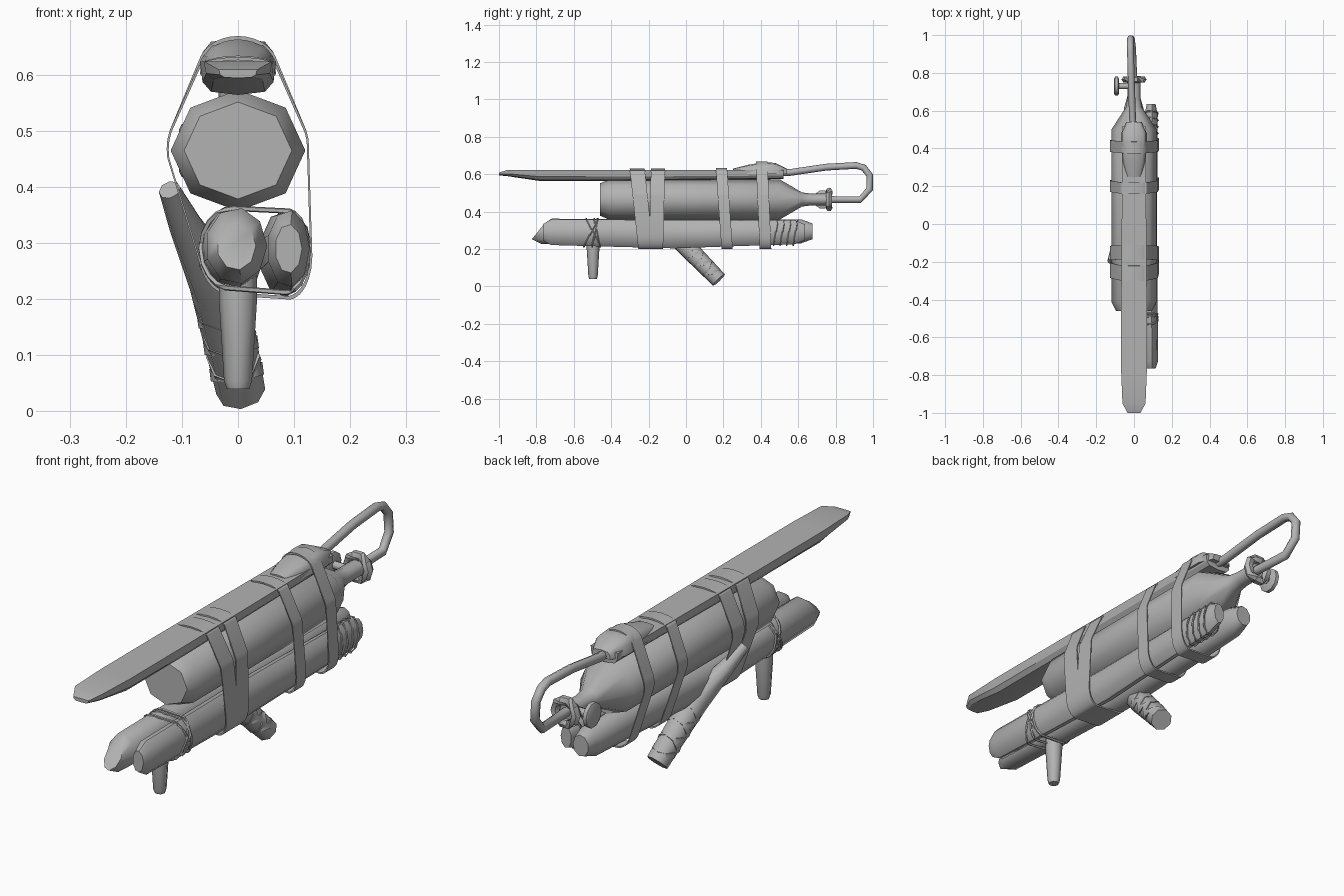
import bpy, bmesh, math
from math import cos, sin, pi, tau
from mathutils import Vector

default_cube = bpy.data.objects.get("Cube")
if default_cube:
    bpy.data.objects.remove(default_cube, do_unlink=True)

shade = 0.45
grey = bpy.data.materials.new("plain_grey")
grey.use_nodes = True
grey.diffuse_color = (shade, shade, shade, 1)
grey.node_tree.nodes["Principled BSDF"].inputs["Base Color"].default_value = grey.diffuse_color


def angles(count):
    return [tau * step / count for step in range(count)]


def loft(name, rings, sharp_angle=50, closed=False):
    """Skin a row of equal-sized vertex rings, capping the ends unless closed."""
    bm = bmesh.new()
    rows = [[bm.verts.new(point) for point in ring] for ring in rings]
    if closed:
        rows.append(rows[0])
    else:
        bm.faces.new(rows[0])
        bm.faces.new(rows[-1])
    for near, far in zip(rows, rows[1:]):
        for i in range(len(near)):
            bm.faces.new((near[i - 1], near[i], far[i], far[i - 1]))
    bmesh.ops.recalc_face_normals(bm, faces=bm.faces)
    mesh = bpy.data.meshes.new(name)
    bm.to_mesh(mesh)
    bm.free()
    mesh.materials.append(grey)
    mesh.shade_smooth()
    mesh.set_sharp_from_angle(angle=math.radians(sharp_angle))
    bpy.context.collection.objects.link(bpy.data.objects.new(name, mesh))


def oval(x, y, z, half_width, half_height, sides=8, lean=0):
    """Oval ring facing along y; lean pushes its upper side along y."""
    return [(x + half_width * cos(a), y + lean * sin(a), z + half_height * sin(a))
            for a in angles(sides)]


def half_round(y, half_width, z, height):
    """Boxy half oval standing on a flat line, hanging below it if height is negative."""
    ring = []
    for step in range(7):
        c, s = cos(pi * step / 6), sin(pi * step / 6)
        ring.append((math.copysign(abs(c) ** 0.5, c) * half_width, y, z + height * abs(s) ** 0.7))
    return ring


def tube(name, path, radii, sides=8, closed=False):
    """Round tube along a path, with one radius per point."""
    points = [Vector(p) for p in path]
    last = len(points) - 1
    rings = []
    for i, point in enumerate(points):
        after = points[(i + 1) % len(points)] if closed else points[min(i + 1, last)]
        before = points[i - 1] if closed else points[max(i - 1, 0)]
        along = (after - before).normalized()
        guide = Vector((0, 1, 0)) if abs(along.x) > 0.8 else Vector((1, 0, 0))
        across = (guide - along * guide.dot(along)).normalized()
        up = along.cross(across)
        rings.append([point + (across * cos(a) + up * sin(a)) * radii[i] for a in angles(sides)])
    loft(name, rings, closed=closed)


def cord(name, path, radius, sides=5):
    tube(name, path, [radius] * len(path), sides, closed=True)


def wrap_outline(ovals, count):
    """Points of a taut band stretched around several ovals in x and z."""
    outline = []
    for a in angles(count):
        way = Vector((cos(a), sin(a)))
        touching = []
        for x, z, width, height in ovals:
            reach = math.hypot(width * way.x, height * way.y)
            touching.append(Vector((x + width ** 2 * way.x / reach, z + height ** 2 * way.y / reach)))
        outline.append(max(touching, key=way.dot))
    return outline


# Gas bottle: base, body, shoulder and neck
bottle_z, body, neck = 0.465, 0.12, 0.035
bottle = ((-0.46, body * 0.8), (-0.41, body), (0.5, body), (0.62, neck * 1.2), (0.67, neck), (0.76, neck))
loft("gas_bottle", [oval(0, y, bottle_z, r, r * 0.9) for y, r in bottle])

# Neck collar and side valve
valve_y = 0.73
cord("neck_collar", oval(0, 0.765, bottle_z, 0.047, 0.047, 10), 0.019, 6)
tube("valve_stem", [(x, valve_y, bottle_z) for x in (0, -0.09)], [0.016] * 2)
tube("valve_knob", [(x, valve_y, bottle_z) for x in (-0.08, -0.085, -0.1, -0.105)],
     [0.04, 0.05, 0.05, 0.04], sides=10)

# Long plank with a chisel tip
plank_top, plank_half = 0.624, 0.068
plank = ((-1, 0.5, 0.015), (-0.95, 0.9, 0.035), (-0.78, 1, 0.06), (-0.4, 1, 0.06), (0.52, 0.9, 0.05))
loft("plank", [half_round(y, plank_half * share, plank_top - 0.015 * (y == -1), -depth)
               for y, share, depth in plank], sharp_angle=30)

# Padded lump on the rear of the plank
lump = ((0.25, 0.6, 0.03), (0.33, 0.9, 0.05), (0.42, 1, 0.065), (0.48, 1, 0.06), (0.54, 0.6, 0.03))
loft("plank_lump", [half_round(y, plank_half * share, 0.6, height) for y, share, height in lump])

# Bent gas pipe from the lump back to the neck
pipe = ((0.48, 0.605), (0.56, 0.61), (0.75, 0.638), (0.91, 0.647), (0.95, 0.635),
        (0.982, 0.595), (0.982, 0.52), (0.93, 0.463), (0.75, bottle_z))
tube("gas_pipe", [(-0.02 * sin(pi * i / 8), y, z) for i, (y, z) in enumerate(pipe)], [0.018] * len(pipe))


# Two logs side by side, slightly wavy with rounded ends
def log(name, x, z, front, back, width, height, lean):
    rings = []
    length = back - front
    for along, size in ((0, 0.6), (0.03, 0.95), (0.25, 1), (0.5, 1.06), (0.75, 0.96), (0.96, 0.9), (1, 0.6)):
        wave = 0.005 * cos(tau * along)
        rings.append(oval(x + wave, front + length * along, z + wave, width * size, height * size,
                          9, lean * (1 - along) ** 9))
    loft(name, rings)


main_log = (-0.008, 0.29, 0.058, 0.072)
side_log = (0.085, 0.285, 0.04, 0.073)
for name, (x, z, width, height), front, back, lean in (
        ("main_log", main_log, -0.79, 0.675, 0.035), ("side_log", side_log, -0.765, 0.635, 0)):
    log(name, x, z, front, back, width, height, lean)

# Branch running down into the slanted grip, with wraps
grip_top, grip_end = Vector((-0.035, -0.01, 0.225)), Vector((0.005, 0.176, 0.035))
tube("grip_branch", [(-0.122, -0.2, 0.395), (-0.09, -0.12, 0.325), grip_top, grip_end],
     [0.02, 0.032, 0.052, 0.044])
for i in range(6):
    share = (i + 1.5) / 8
    middle = grip_top.lerp(grip_end, share)
    half = (grip_end - grip_top).normalized() * 0.01 + Vector((0, 0.006, 0.004)) * (-1) ** i
    tube(f"grip_wrap_{i + 1}", [middle - half, middle + half], [0.051 - 0.004 * share] * 2)

# Front peg under the main log
peg_y = -0.497
tube("front_peg", [(0, peg_y, z) for z in (0.3, 0.2, 0.055, 0.04)], [0.034, 0.034, 0.025, 0.02])


# Flat straps around the whole bundle, shifted along y from bottom to top
def strap(name, y_top, y_bottom, width, crown):
    bundle = [(0, bottle_z, body, body * 0.9), main_log, side_log,
              (0, 0.6, plank_half, crown - 0.6)]
    outline = wrap_outline(bundle, 40)
    middle = Vector((0, 0.42))
    rings = []
    for edge, grow in ((-0.5, 1.06), (0.5, 1.06), (0.5, 1.03), (-0.5, 1.03)):
        ring = []
        for point in outline:
            x, z = middle + (point - middle) * grow
            rise = (z - 0.2) / (crown - 0.2)
            ring.append((x, y_bottom + (y_top - y_bottom) * rise + edge * width, z))
        rings.append(ring)
    loft(name, rings, sharp_angle=40, closed=True)


strap("strap_rear", 0.405, 0.425, 0.062, 0.655)
strap("strap_middle", 0.19, 0.22, 0.06, 0.622)
strap("strap_front", -0.26, -0.215, 0.08, 0.62)
strap("strap_front_second", -0.15, -0.16, 0.075, 0.62)

# Thin cord binding the peg to the logs
for i, lean in enumerate((0.04, -0.04, 0.015, -0.015)):
    loop = [(x, peg_y + 0.01 * (i - 1) + lean * (z - 0.29) / 0.08, z)
            for x, z in wrap_outline([main_log, side_log], 20)]
    cord(f"peg_cord_{i + 1}", loop, 0.005)

# Cord turns at the rear end of the side log
for i in range(4):
    cord(f"log_cord_{i + 1}", oval(0.088, 0.48 + 0.035 * i, 0.286, 0.04, 0.07, 10, 0.012), 0.004)
